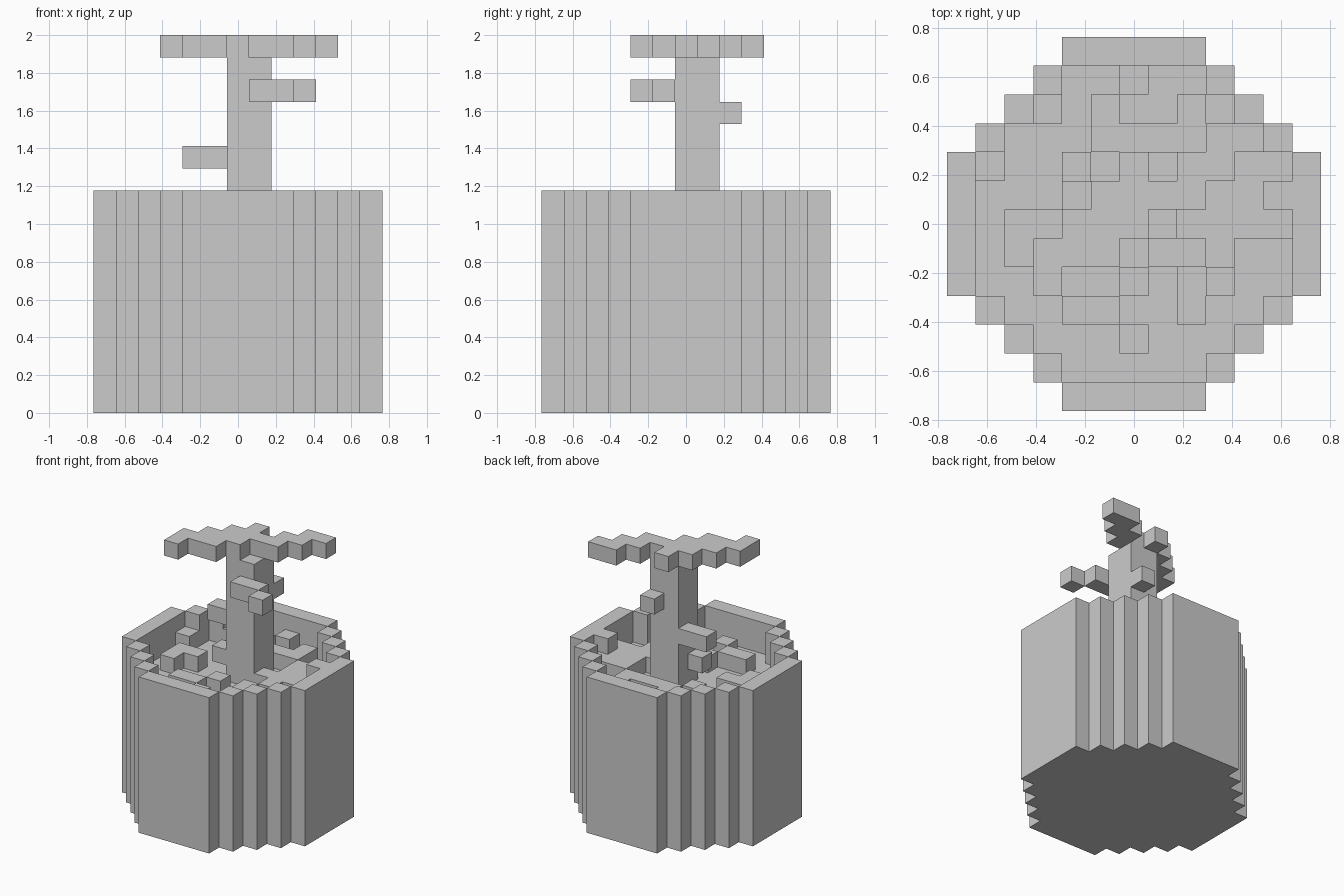
import bpy, bmesh, math
from mathutils import Vector

if "Cube" in bpy.data.objects:
    bpy.data.objects.remove(bpy.data.objects["Cube"])

U = 2 / 17          # edge of one block
POT_H, SOIL_H = 10, 8


def half_width(y):
    """Stepped round outline: half width in blocks of row y."""
    return min(6, 8 - abs(y)) if abs(y) <= 6 else -1


def in_disk(x, y):
    return abs(x) <= half_width(y)


def is_rim(x, y):
    return not all(in_disk(x + a, y + b) for a, b in ((1, 0), (-1, 0), (0, 1), (0, -1)))


def row(x0, x1, y, z):
    return {(x, y, z) for x in range(x0, x1 + 1)}


disk = [(x, y) for x in range(-6, 7) for y in range(-6, 7) if in_disk(x, y)]

# Pot: rim wall and bottom layer
pot = {(x, y, z) for x, y in disk for z in range(POT_H) if z == 0 or is_rim(x, y)}

# Soil: flat fill with raised clods
soil = {(x, y, z) for x, y in disk for z in range(1, SOIL_H) if not is_rim(x, y)}
clods = [(3, 5, 0), (3, 5, 1), (3, 5, 2), (3, 3, -1), (-4, -3, 0), (-4, -4, -1),
         (-2, -1, -3), (0, 0, -2), (0, 0, -4), (2, 2, -3), (2, 2, -2), (2, 2, 0),
         (-1, 2, 3), (-1, -1, 4), (0, 0, 5), (2, 2, 4), (-3, -3, 4),
         (-5, -5, 2), (-2, -2, 2)]
for x0, x1, y in clods:
    soil |= row(x0, x1, y, SOIL_H)
soil.add((5, 1, SOIL_H + 1))

# Trunk: two by two blocks
trunk = {(x, y, z) for x in (0, 1) for y in (0, 1) for z in range(SOIL_H, 16)}

# Side branches
branches = (row(-2, -1, 1, 11) | row(1, 2, -1, 14)
            | {(3, -2, 14), (1, 2, 13), (-1, 0, 9)})

# Diagonal leaf crown on top
crown = set()
for x0, x1, y in [(-3, -3, -2), (-3, -1, -1), (-2, 0, 0), (-1, 2, 1),
                  (0, 0, 2), (2, 3, 2), (3, 4, 3)]:
    crown |= row(x0, x1, y, 16)

parts = {"pot": pot, "soil": soil, "trunk": trunk, "side_branches": branches, "leaf_crown": crown}
filled = set().union(*parts.values())


def build(name, cells):
    """Skin the outer faces of a block set and merge flat areas."""
    bm = bmesh.new()
    verts = {}

    def vert(p):
        key = tuple(round(c * 2) for c in p)
        if key not in verts:
            verts[key] = bm.verts.new((p.x * U, p.y * U, (p.z + 0.5) * U))
        return verts[key]

    for c in sorted(cells):
        for axis in range(3):
            for s in (1, -1):
                n = [0, 0, 0]
                n[axis] = s
                if tuple(a + b for a, b in zip(c, n)) in filled:
                    continue
                n = Vector(n)
                a = Vector([float(i == (axis + 1) % 3) for i in range(3)])
                b = n.cross(a)
                mid = Vector(c) + n / 2
                bm.faces.new([vert(mid + (a * i + b * j) / 2)
                              for i, j in ((-1, -1), (1, -1), (1, 1), (-1, 1))])
    bmesh.ops.dissolve_limit(bm, angle_limit=math.radians(1),
                             verts=bm.verts[:], edges=bm.edges[:])
    mesh = bpy.data.meshes.new(name)
    bm.to_mesh(mesh)
    bm.free()
    bpy.context.collection.objects.link(bpy.data.objects.new(name, mesh))


for name, cells in parts.items():
    build(name, cells)
